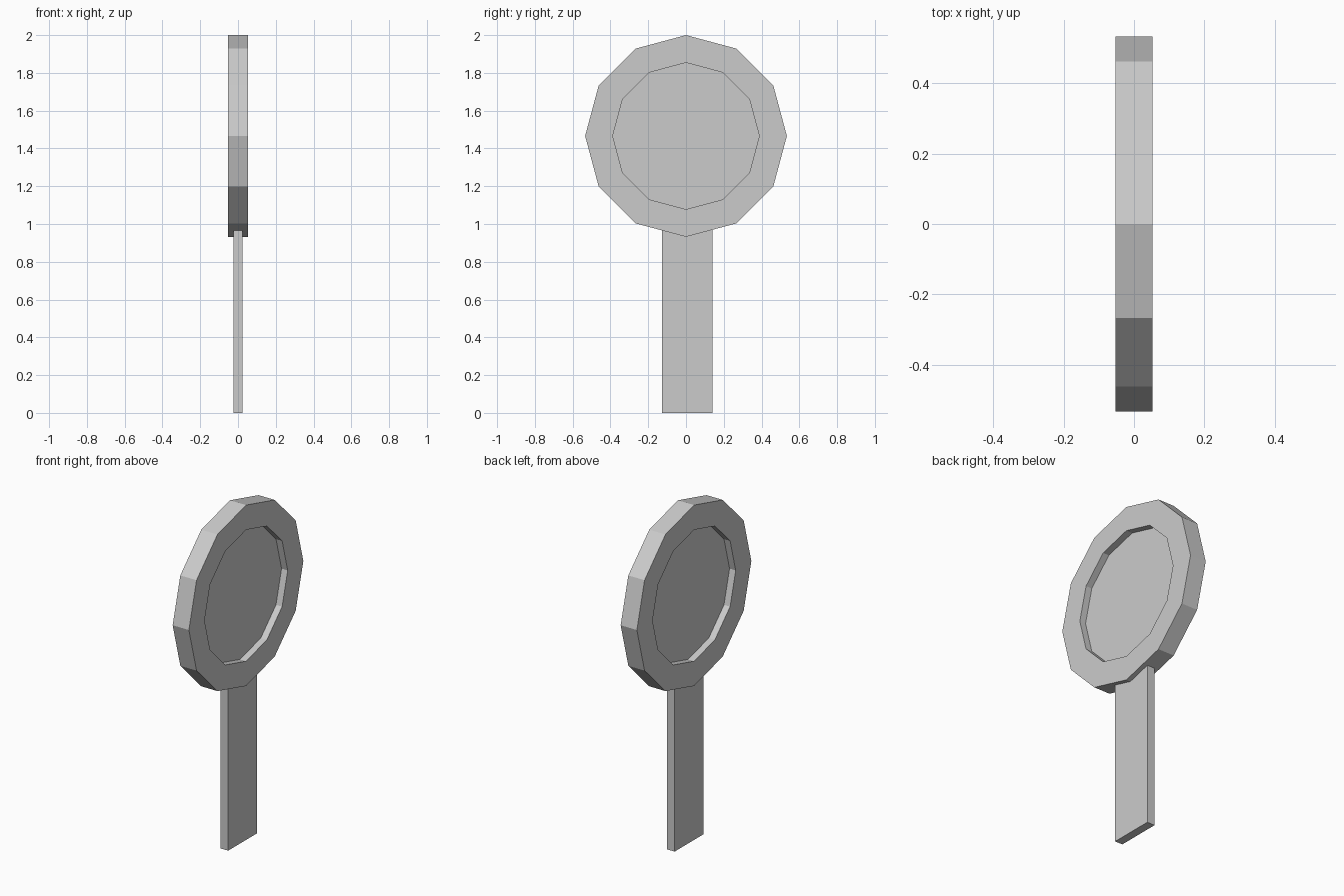
import bpy, bmesh
from math import sin, cos, pi

if "Cube" in bpy.data.objects:
    bpy.data.objects.remove(bpy.data.objects["Cube"])

SIDES, CENTRE_Z = 12, 1.466
R_OUT, R_IN = 0.534, 0.388
HALF, PANEL = 0.053, 0.013


def make_object(name, bm):
    bmesh.ops.recalc_face_normals(bm, faces=bm.faces)
    mesh = bpy.data.meshes.new(name)
    bm.to_mesh(mesh)
    bm.free()
    obj = bpy.data.objects.new(name, mesh)
    bpy.context.collection.objects.link(obj)
    return obj


# Twelve-sided head: rim with a shallow recess on both faces
bm = bmesh.new()
profile = [(-PANEL, R_IN), (-HALF, R_IN), (-HALF, R_OUT),
           (HALF, R_OUT), (HALF, R_IN), (PANEL, R_IN)]
rings = []
for x, r in profile:
    angles = [2 * pi * i / SIDES for i in range(SIDES)]
    rings.append([bm.verts.new((x, r * cos(a), CENTRE_Z + r * sin(a))) for a in angles])
for a, b in zip(rings, rings[1:]):
    for i in range(SIDES):
        j = (i + 1) % SIDES
        bm.faces.new((a[i], a[j], b[j], b[i]))
bm.faces.new(rings[0])
bm.faces.new(rings[-1])
make_object("round_head", bm)

# Flat handle, its top end sunk into the rim
bm = bmesh.new()
bmesh.ops.create_cube(bm, size=1)
bmesh.ops.scale(bm, vec=(0.05, 0.268, 1.0), verts=bm.verts)
bmesh.ops.translate(bm, vec=(0, 0.007, 0.5), verts=bm.verts)
make_object("handle", bm)
